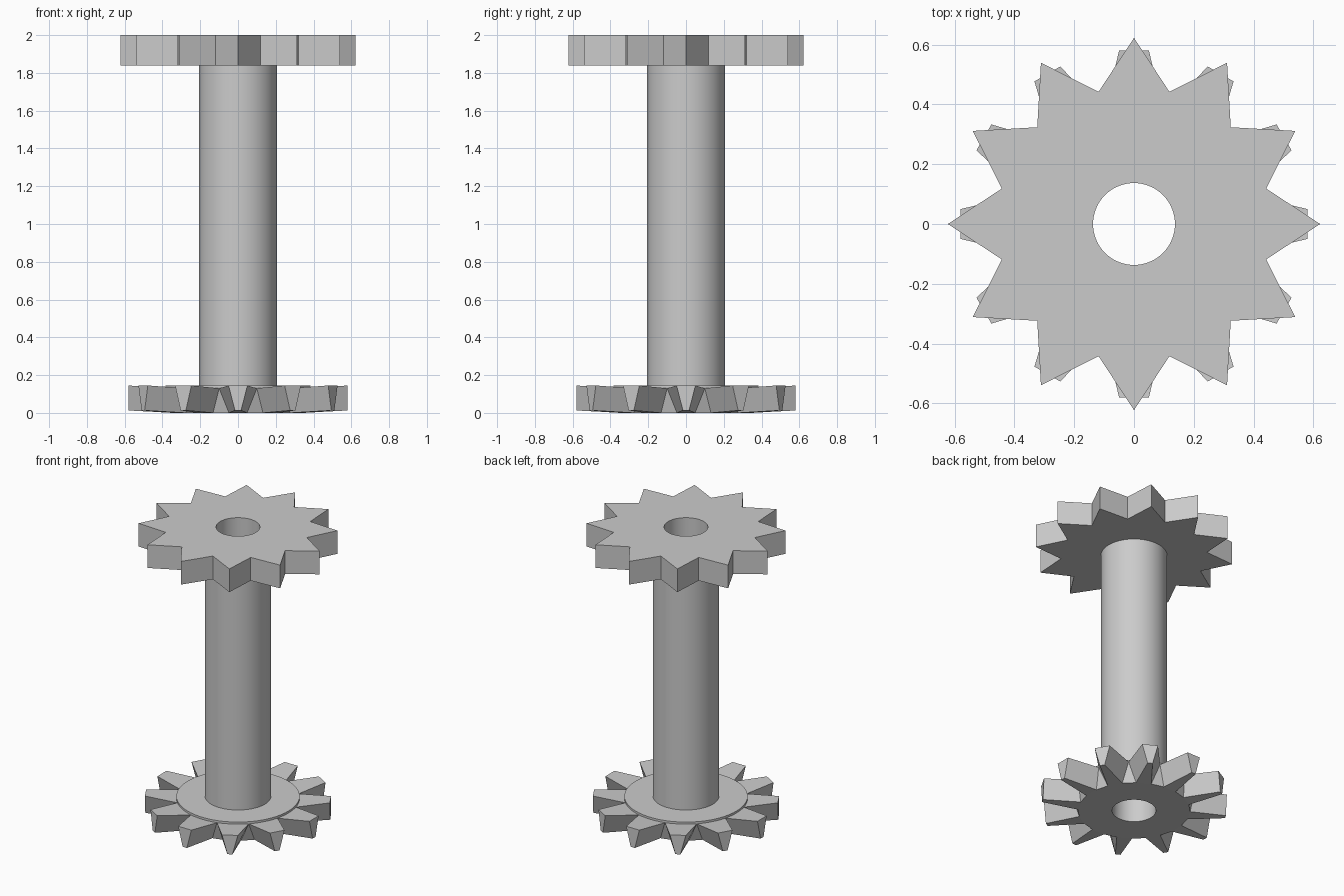
import bpy, bmesh
from math import sin, cos, radians, tau, pi

cube = bpy.data.objects.get("Cube")
if cube:
    bpy.data.objects.remove(cube, do_unlink=True)

grey = bpy.data.materials.new("plain_grey")
grey.use_nodes = True
grey.diffuse_color = (0.6, 0.6, 0.6, 1)
grey.node_tree.nodes["Principled BSDF"].inputs["Base Color"].default_value = (0.6, 0.6, 0.6, 1)

TEETH = 12
SEG = 72                      # circle sides, three per half tooth
BORE, SHAFT = 0.137, 0.207
TOP, GEAR_TOP, DISC_R = 2.0, 0.145, 0.385


def ring(bm, r, z):
    return [bm.verts.new((r * cos(tau * i / SEG), r * sin(tau * i / SEG), z)) for i in range(SEG)]


def bridge(bm, a, b):
    for i in range(len(a)):
        j = (i + 1) % len(a)
        bm.faces.new((a[i], a[j], b[j], b[i]))


def cap(bm, star, circle):
    """Flat face between a toothed outline and a round hole."""
    n, k = len(star), SEG // len(star)
    for i in range(n):
        arc = [circle[(i * k + s) % SEG] for s in range(k, -1, -1)]
        bm.faces.new([star[i], star[(i + 1) % n]] + arc)


def finish(bm, name, smooth=False):
    bmesh.ops.recalc_face_normals(bm, faces=bm.faces)
    mesh = bpy.data.meshes.new(name)
    bm.to_mesh(mesh)
    bm.free()
    mesh.materials.append(grey)
    obj = bpy.data.objects.new(name, mesh)
    bpy.context.collection.objects.link(obj)
    if smooth:
        bpy.ops.object.select_all(action='DESELECT')
        obj.select_set(True)
        bpy.context.view_layer.objects.active = obj
        bpy.ops.object.shade_smooth_by_angle(angle=radians(30))
    return obj


# Hollow shaft, open where the gear faces close it
bm = bmesh.new()
loops = [ring(bm, SHAFT, GEAR_TOP), ring(bm, SHAFT, TOP - 0.16)]
bridge(bm, *loops)
bore = [ring(bm, BORE, 0), ring(bm, BORE, TOP)]
bridge(bm, *bore)
for f in bm.faces:
    f.normal_update()
finish_shaft = finish(bm, "hollow_shaft", True)

# Pointed star gear at the top
bm = bmesh.new()
star = []
for z in (TOP - 0.16, TOP):
    star.append([bm.verts.new((r * cos(pi * i / TEETH), r * sin(pi * i / TEETH), z))
                 for i in range(2 * TEETH) for r in [0.458 if i % 2 else 0.623]])
bridge(bm, *star)
cap(bm, star[1], ring(bm, BORE, TOP))
cap(bm, star[0], ring(bm, SHAFT, TOP - 0.16))
bmesh.ops.recalc_face_normals(bm, faces=bm.faces)
finish(bm, "star_gear")

# Bevelled gear at the foot: teeth taper downwards
bm = bmesh.new()
feet = []
valleys = []


def place(a, r, w, z):
    return bm.verts.new((r * cos(a) - w * sin(a), r * sin(a) + w * cos(a), z))


for t in range(TEETH):
    a = tau * t / TEETH
    valleys.append(place(a + pi / TEETH, DISC_R, 0, 0.13))
for t in range(TEETH):
    a = tau * t / TEETH
    root = [valleys[t - 1], valleys[t]]
    tip = [place(a, 0.58, s * 0.05, GEAR_TOP) for s in (-1, 1)]
    low_tip = [place(a, 0.58, s * 0.016, 0.013) for s in (-1, 1)]
    foot = [place(a, 0.347, s * 0.048, 0) for s in (-1, 1)]
    feet += foot
    bm.faces.new((root[0], tip[0], tip[1], root[1]))
    bm.faces.new((tip[0], low_tip[0], low_tip[1], tip[1]))
    bm.faces.new((low_tip[0], foot[0], foot[1], low_tip[1]))
    for s in (0, 1):
        bm.faces.new((root[s], tip[s], low_tip[s], foot[s]))
# Sloping floors between the teeth
for t in range(TEETH):
    bm.faces.new((valleys[t], feet[2 * t + 1], feet[(2 * t + 2) % len(feet)]))
# Underside; the bore ring is turned to line up with the feet
under = ring(bm, BORE, 0)
cap(bm, feet, under[-1:] + under[:-1])
finish(bm, "bevel_gear")

# Thin raised disc over the tooth roots
bm = bmesh.new()
rim = ring(bm, DISC_R, GEAR_TOP)
bridge(bm, ring(bm, DISC_R, 0.128), rim)
bridge(bm, rim, ring(bm, SHAFT, GEAR_TOP))
finish(bm, "hub_disc", True)
